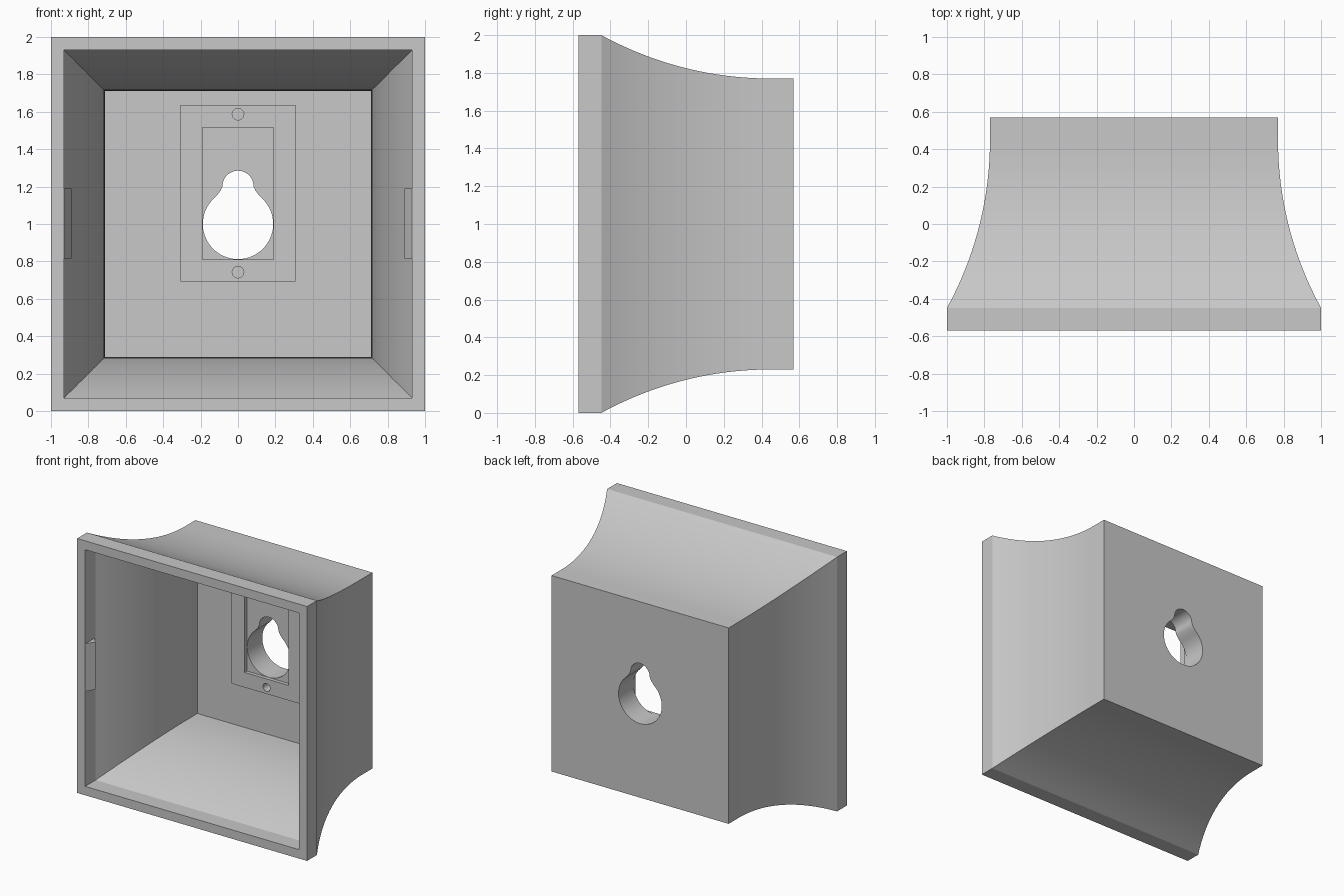
import bpy, bmesh
from math import sin, cos, pi, sqrt, radians, atan2

cube = bpy.data.objects.get("Cube")
if cube:
    bpy.data.objects.remove(cube, do_unlink=True)

grey = bpy.data.materials.new("light grey")
grey.use_nodes = True
colour = (0.58, 0.58, 0.58, 1)
grey.diffuse_color = colour
grey.node_tree.nodes["Principled BSDF"].inputs["Base Color"].default_value = colour

FRONT, BACK, FLOOR, BOSS = -0.57, 0.57, 0.512, 0.355
MID = 1.0          # height of the centre line
ARC_END = 0.45     # depth where the flare becomes straight


def finish(bm, name):
    bmesh.ops.recalc_face_normals(bm, faces=bm.faces)
    mesh = bpy.data.meshes.new(name)
    bm.to_mesh(mesh)
    bm.free()
    mesh.materials.append(grey)
    obj = bpy.data.objects.new(name, mesh)
    bpy.context.collection.objects.link(obj)
    return obj


def prism(name, points, offset):
    """Extrude a closed outline of 3D points along an offset."""
    bm = bmesh.new()
    face = bm.faces.new([bm.verts.new(p) for p in points])
    result = bmesh.ops.extrude_face_region(bm, geom=[face], use_keep_orig=True)
    verts = [v for v in result["geom"] if isinstance(v, bmesh.types.BMVert)]
    bmesh.ops.translate(bm, verts=verts, vec=offset)
    return finish(bm, name)


def plate(name, half, z0, z1, y0, y1):
    outline = [(-half, y0, z0), (half, y0, z0), (half, y0, z1), (-half, y0, z1)]
    return prism(name, outline, (0, y1 - y0, 0))


def disc(radius, z, y, count=32):
    return [(radius * cos(2 * pi * i / count), y, z + radius * sin(2 * pi * i / count))
            for i in range(count)]


def combine(target, tool, operation):
    mod = target.modifiers.new(tool.name, "BOOLEAN")
    mod.operation, mod.solver, mod.object = operation, "EXACT", tool
    bpy.context.view_layer.objects.active = target
    bpy.ops.object.modifier_apply(modifier=mod.name)
    bpy.data.objects.remove(tool, do_unlink=True)


def flare(narrow, wide, radius, end, steps=24):
    """Half-width and depth pairs from the front rim to the back."""
    sag = wide - narrow
    length = sqrt(2 * radius * sag - sag * sag)
    pairs = [(wide, FRONT)]
    for i in range(steps + 1):
        d = length * (1 - i / steps)
        pairs.append((narrow + radius - sqrt(radius * radius - d * d), ARC_END - d))
    return pairs + [(narrow, end)]


# Hollow flared housing, lofted from square rings: outside back to inside floor
rings = flare(0.77, 1.0, 1.87, BACK)[::-1] + flare(0.712, 0.93, 1.93, FLOOR)
bm = bmesh.new()
loops = [[bm.verts.new((sx * w, y, MID + sz * w))
          for sx, sz in ((-1, -1), (1, -1), (1, 1), (-1, 1))] for w, y in rings]
for a, b in zip(loops, loops[1:]):
    for i in range(4):
        j = (i + 1) % 4
        bm.faces.new((a[i], a[j], b[j], b[i]))
bm.faces.new(loops[0])
bm.faces.new(loops[-1])
housing = finish(bm, "housing")

# Mounting boss on the back wall with a shallow recess
combine(housing, plate("boss", 0.307, 0.692, 1.637, BOSS, 0.54), "UNION")
combine(housing, plate("recess", 0.19, 0.81, 1.517, BOSS - 0.1, BOSS + 0.028), "DIFFERENCE")

# Keyhole: large lower circle, concave neck, small upper circle
big, small, high = 0.188, 0.083, 1.202
start = atan2(0.145, 0.12)
right = []
for i in range(25):
    a = -pi / 2 + (start + pi / 2) * i / 24
    right.append((big * cos(a), MID + big * sin(a)))
right += [(0.105, 1.163), (0.092, 1.18)]
for i in range(13):
    a = pi / 2 * i / 12
    right.append((small * cos(a), high + small * sin(a)))
left = [(-x, z) for x, z in right[-2:0:-1]]
outline = [(x, 0.2, z) for x, z in right + left]
combine(housing, prism("keyhole", outline, (0, 0.6, 0)), "DIFFERENCE")

# Blind screw holes above and below the recess
for z in (0.743, 1.587):
    combine(housing, prism("screw_hole", disc(0.031, z, BOSS - 0.1), (0, 0.2, 0)), "DIFFERENCE")

# Wedge-shaped snap clips inside the front rim
clips = []
for side, label in ((1, "left"), (-1, "right")):
    wedge = [(0.94, FRONT + 0.002), (0.93, FRONT + 0.002), (0.89, -0.5), (0.925, -0.46), (0.94, -0.46)]
    clips.append(prism(label + "_clip", [(side * x, y, 0.815) for x, y in wedge], (0, 0, 0.375)))

# Smooth the curved walls and keep crisp edges
bpy.ops.object.select_all(action="DESELECT")
housing.select_set(True)
bpy.context.view_layer.objects.active = housing
bpy.ops.object.shade_smooth_by_angle(angle=radians(25))
